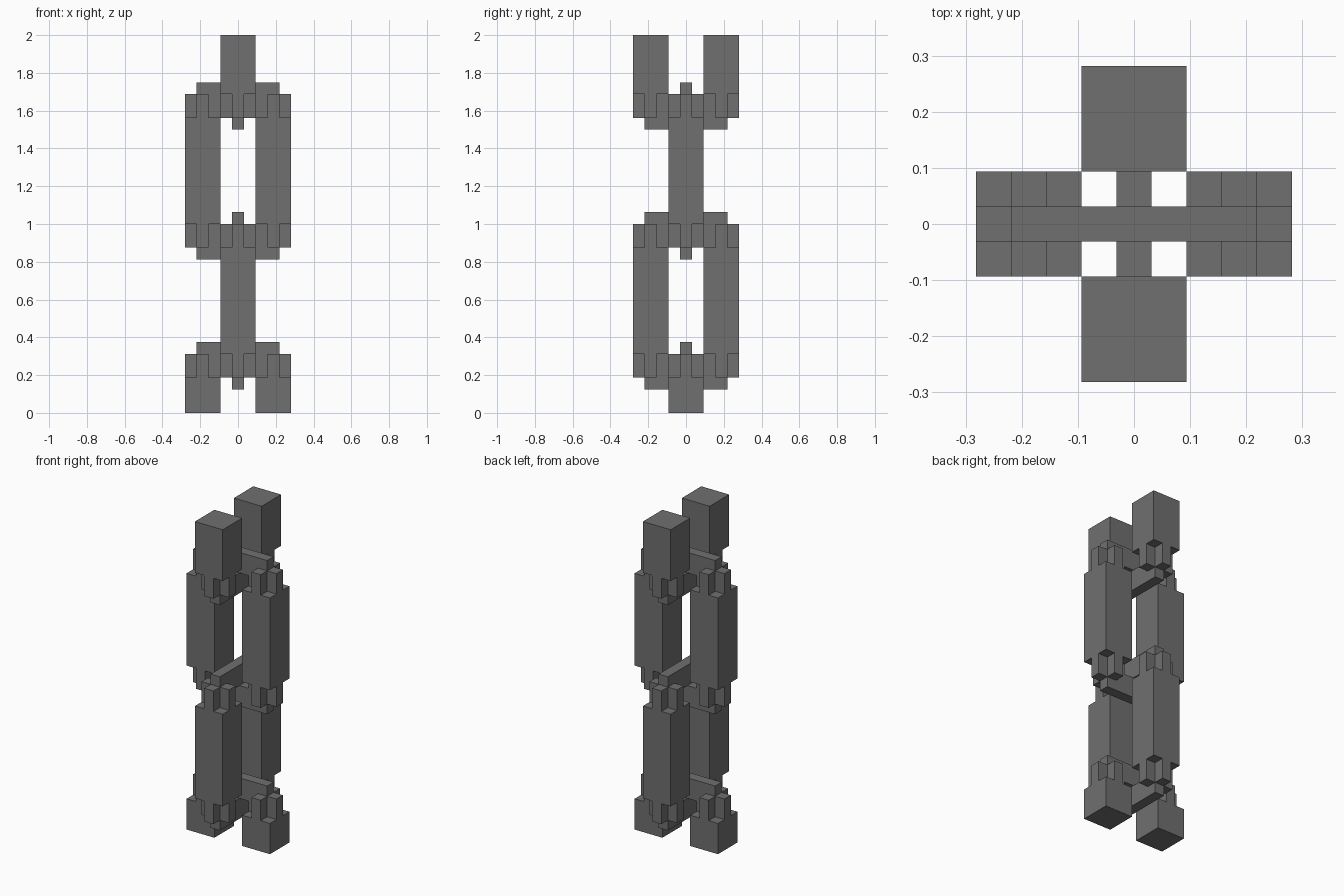
import bpy, bmesh
from math import radians
from mathutils import Vector

cube = bpy.data.objects.get("Cube")
if cube:
    bpy.data.objects.remove(cube, do_unlink=True)

UNIT = 2 / 32  # edge of one block

iron = bpy.data.materials.new("dark_grey_iron")
iron.use_nodes = True
GREY = (0.16, 0.16, 0.16, 1)
iron.diffuse_color = GREY
iron.node_tree.nodes["Principled BSDF"].inputs["Base Color"].default_value = GREY


def block(x0, x1, y0, y1, z0, z1):
    """All unit cells in the inclusive x and y ranges, from z0 up to z1."""
    return {(x, y, z) for x in range(x0, x1 + 1)
            for y in range(y0, y1 + 1) for z in range(z0, z1)}


def link_end(z, up):
    """Notched shoulders and crossbar closing a link whose sides stop at z."""
    shoulder = (z, z + 2) if up else (z - 2, z)
    bar = (z + 1, z + 3) if up else (z - 3, z - 1)
    cells = block(-3, 3, 0, 0, *bar)
    for s in (-1, 1):
        cells |= block(3 * s - 1, 3 * s + 1, 0, 0, *shoulder)
        cells |= block(3 * s, 3 * s, -1, 1, *shoulder)
    return cells


def skin(name, cells, turned):
    """Mesh the outside of the cells and merge the flat faces."""
    if turned:
        cells = {(-y, x, z) for x, y, z in cells}
    bm = bmesh.new()
    axes = [Vector(a) for a in ((1, 0, 0), (0, 1, 0), (0, 0, 1))]
    corners = {}

    def vert(p):
        key = tuple(round(2 * c) for c in p)
        if key not in corners:
            corners[key] = bm.verts.new(p * UNIT)
        return corners[key]

    for cell in sorted(cells):
        mid = Vector(cell) + Vector((0, 0, 0.5))
        for i in range(3):
            n, u, v = axes[i], axes[(i + 1) % 3], axes[(i + 2) % 3]
            for s in (-1, 1):
                if tuple(int(c) for c in Vector(cell) + n * s) in cells:
                    continue
                ring = [(-1, -1), (1, -1), (1, 1), (-1, 1)][::s]
                bm.faces.new([vert(mid + (n * s + u * a + v * b) / 2)
                              for a, b in ring])
    bmesh.ops.dissolve_limit(bm, angle_limit=radians(1),
                             verts=bm.verts[:], edges=bm.edges[:])
    mesh = bpy.data.meshes.new(name)
    bm.to_mesh(mesh)
    bm.free()
    mesh.materials.append(iron)
    bpy.context.collection.objects.link(bpy.data.objects.new(name, mesh))


# name, bottom and top of the straight sides, closed below, closed above, turned
links = [
    ("bottom_half_link", 0, 3, False, True, False),
    ("lower_link", 5, 14, True, True, True),
    ("upper_link", 16, 25, True, True, False),
    ("top_half_link", 27, 32, True, False, True),
]
for name, low, high, closed_low, closed_high, turned in links:
    cells = block(-4, -2, -1, 1, low, high) | block(2, 4, -1, 1, low, high)
    if closed_low:
        cells |= link_end(low, False)
    if closed_high:
        cells |= link_end(high, True)
    skin(name, cells, turned)
